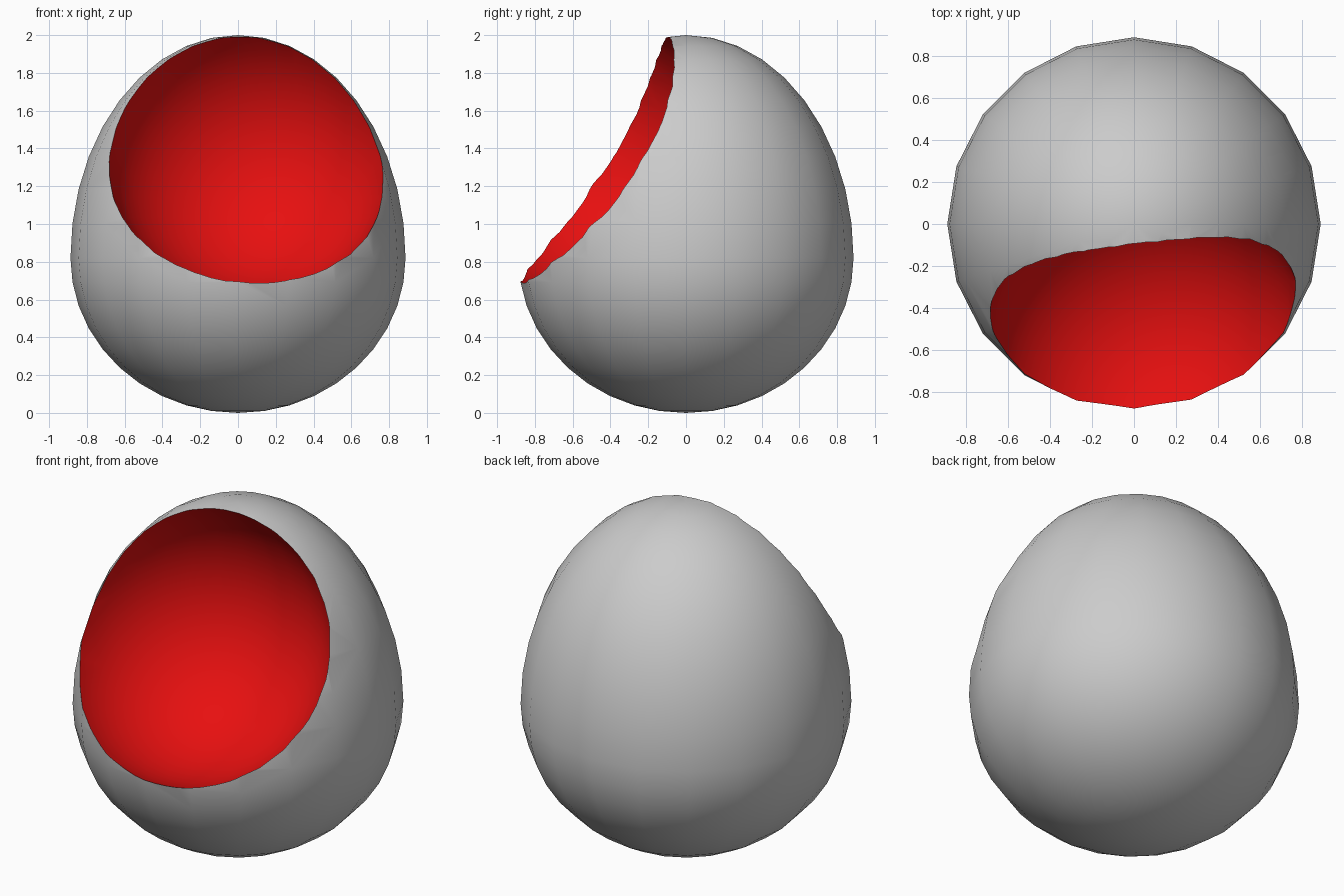
import bpy, bmesh, math
from mathutils import Vector

if "Cube" in bpy.data.objects:
    bpy.data.objects.remove(bpy.data.objects["Cube"])

SEG, RINGS = 20, 20
RADIUS, BELLY_Z, HEIGHT = 0.887, 0.82, 2.0
BOWL_C, BOWL_R = Vector((0.064, -0.545, 1.38)), 0.764


def sphere(name, seg, rings, radius):
    bm = bmesh.new()
    bmesh.ops.create_uvsphere(bm, u_segments=seg, v_segments=rings, radius=radius)
    me = bpy.data.meshes.new(name)
    bm.to_mesh(me)
    bm.free()
    ob = bpy.data.objects.new(name, me)
    bpy.context.collection.objects.link(ob)
    return ob


# Egg body: a sphere stretched more above the belly than below
egg = sphere("egg_shell", SEG, RINGS, 1.0)
for v in egg.data.vertices:
    v.co.x *= RADIUS
    v.co.y *= RADIUS
    v.co.z = BELLY_Z + v.co.z * (HEIGHT - BELLY_Z if v.co.z > 0 else BELLY_Z)

# Spherical cutter for the seat hollow
cutter = sphere("hollow_cutter", 32, 20, BOWL_R)
for v in cutter.data.vertices:
    v.co += BOWL_C
cutter.hide_render = True

bpy.context.view_layer.objects.active = egg
egg.select_set(True)
mod = egg.modifiers.new("hollow", "BOOLEAN")
mod.operation = "DIFFERENCE"
mod.solver = "EXACT"
mod.object = cutter
bpy.ops.object.modifier_apply(modifier=mod.name)
bpy.data.objects.remove(cutter, do_unlink=True)

# Red lining on the hollow's faces, which point at the hollow's centre
red = bpy.data.materials.new("red_lining")
red.diffuse_color = (0.8, 0.005, 0.005, 1)
red.use_nodes = True
red.node_tree.nodes["Principled BSDF"].inputs["Base Color"].default_value = red.diffuse_color
egg.data.materials.clear()
egg.data.materials.append(None)
egg.data.materials.append(red)
for p in egg.data.polygons:
    inward = (BOWL_C - p.center).normalized().dot(p.normal) > 0.9
    p.material_index = 1 if inward else 0

# Smooth shading with a crisp rim
bpy.ops.object.shade_smooth_by_angle(angle=math.radians(35))
